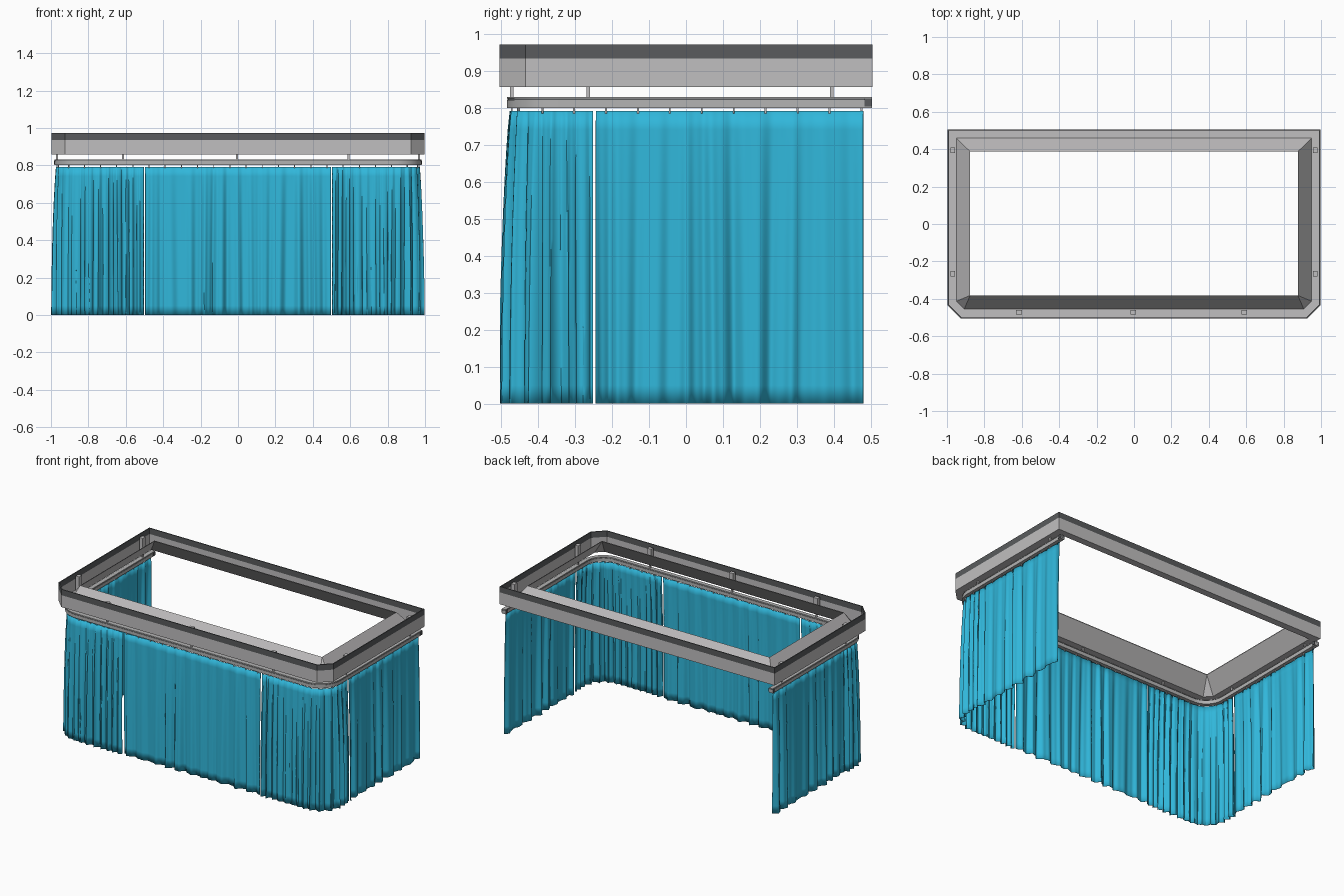
import bpy, bmesh, math
from mathutils import Vector

if "Cube" in bpy.data.objects:
    bpy.data.objects.remove(bpy.data.objects["Cube"])


def mat(name, c):
    m = bpy.data.materials.new(name)
    m.diffuse_color = (*c, 1)
    m.use_nodes = True
    m.node_tree.nodes["Principled BSDF"].inputs["Base Color"].default_value = m.diffuse_color
    return m


GREY = mat("light grey", (0.53, 0.52, 0.525))
DARK = mat("dark grey", (0.10, 0.105, 0.11))
RAIL = mat("rail grey", (0.45, 0.45, 0.45))
BLUE = mat("curtain blue", (0.03, 0.47, 0.70))


def finish(name, bm, mats, smooth=False):
    bmesh.ops.remove_doubles(bm, verts=bm.verts, dist=1e-5)
    bmesh.ops.recalc_face_normals(bm, faces=bm.faces)
    me = bpy.data.meshes.new(name)
    bm.to_mesh(me)
    bm.free()
    ob = bpy.data.objects.new(name, me)
    bpy.context.collection.objects.link(ob)
    for m in mats:
        me.materials.append(m)
    if smooth:
        bpy.context.view_layer.objects.active = ob
        ob.select_set(True)
        bpy.ops.object.shade_smooth_by_angle(angle=math.radians(50))
        ob.select_set(False)
    return ob


def bridge(bm, a, b, closed=True):
    n = len(a)
    for i in range(n if closed else n - 1):
        j = (i + 1) % n
        q = [a[i], a[j], b[j], b[i]]
        bm.faces.new(q)


def add_box(bm, c, size, angle=0.0):
    g = bmesh.ops.create_cube(bm, size=1)["verts"]
    ca, sa = math.cos(angle), math.sin(angle)
    for v in g:
        x, y, z = (v.co[k] * size[k] for k in range(3))
        v.co = (c[0] + x * ca - y * sa, c[1] + x * sa + y * ca, c[2] + z)


# U-shaped path: right back -> round front corners -> left back
A, YF, YB, R = 0.968, -0.472, 0.49, 0.13
L1 = YB - YF - R
LA = R * math.pi / 2
HALF = L1 + LA + A - R


def path(s):
    """Point, outward normal and tangent at arc length s."""
    if s > HALF:
        p, n, t = path(2 * HALF - s)
        return Vector((-p.x, p.y)), Vector((-n.x, n.y)), Vector((t.x, -t.y))
    if s < L1:
        return Vector((A, YB - s)), Vector((1, 0)), Vector((0, -1))
    if s < L1 + LA:
        a = (s - L1) / R
        n = Vector((math.cos(a), -math.sin(a)))
        return Vector((A - R, YF + R)) + n * R, n, Vector((n.y, -n.x))
    return Vector((A - R - (s - L1 - LA), YF)), Vector((0, -1)), Vector((-1, 0))


# ceiling frame: trough with chamfered front corners and raised inner lip
def ring(bm, hx, yb, yf, c, z):
    pts = [(-hx, yb), (hx, yb), (hx, yf + c), (hx - c, yf), (c - hx, yf), (-hx, yf + c)]
    return [bm.verts.new((x, y, z)) for x, y in pts]


bm = bmesh.new()
outer, inner = (0.996, 0.505, -0.505, 0.07), (0.99, 0.499, -0.499, 0.068)
foot, lip = (0.95, 0.46, -0.455, 0.042), (0.876, 0.387, -0.382, 0.0)
profile = [(outer, 0.857), (outer, 0.935), (outer, 0.973), (inner, 0.973), (inner, 0.935),
           (inner, 0.861), (foot, 0.861), (lip, 0.965), (lip, 0.961), (foot, 0.857)]
loops = [ring(bm, *p, z) for p, z in profile]
for i, lp in enumerate(loops):
    bridge(bm, lp, loops[(i + 1) % len(loops)])
bmesh.ops.remove_doubles(bm, verts=bm.verts, dist=1e-5)
# dark trim on the upper part of the outer wall
for f in bm.faces:
    c = f.calc_center_median()
    if c.z > 0.94 and max(abs(c.x) / 0.88, abs(c.y) / 0.44) > 1.05:
        f.material_index = 1
finish("ceiling_frame", bm, [GREY, DARK])


# curtain rail swept along the path
def sweep(name, section, material):
    bm = bmesh.new()
    stops = [-0.014, L1] + [L1 + LA * k / 12 for k in range(1, 13)]
    stops += [2 * HALF - s for s in reversed(stops)]
    rows = []
    for s in stops:
        p, n, _ = path(s)
        rows.append([bm.verts.new((*(p + n * o), z)) for o, z in section])
    for a, b in zip(rows, rows[1:]):
        bridge(bm, a, b)
    bm.faces.new(rows[0])
    bm.faces.new(rows[-1])
    finish(name, bm, [material], True)


def rect(w, z0, z1):
    return [(-w, z0), (w, z0), (w, z1), (-w, z1)]


sweep("curtain_rail", rect(0.013, 0.801, 0.822), RAIL)
sweep("rail_top_strip", rect(0.011, 0.822, 0.826), DARK)
sweep("rail_cap", rect(0.013, 0.826, 0.831), RAIL)

# hanger posts from frame to rail, with blocks inside the trough
bm = bmesh.new()
posts = [(x, -0.472, 0) for x in (-0.615, -0.005, 0.59)]
posts += [(sx * 0.968, y, 1) for sx in (-1, 1) for y in (-0.265, 0.395)]
for x, y, side in posts:
    add_box(bm, (x, y, 0.845), (0.01, 0.01, 0.04))
    add_box(bm, (x, y, 0.91), (0.024, 0.03, 0.1) if side else (0.03, 0.024, 0.1))
finish("hanger_posts", bm, [GREY])

# end stops at the back ends of the rail
bm = bmesh.new()
for sx in (-1, 1):
    add_box(bm, (sx * A, 0.494, 0.816), (0.034, 0.02, 0.022))
finish("rail_end_stops", bm, [DARK])

# hooks between rail and curtains
bm = bmesh.new()
count = 44
for k in range(count):
    s = 0.015 + (2 * HALF - 0.03) * k / (count - 1)
    p, n, t = path(s)
    add_box(bm, (p.x, p.y, 0.796), (0.005, 0.005, 0.02), math.atan2(n.y, n.x))
finish("curtain_hooks", bm, [GREY])


# pleated curtain between two path lengths
def curtain(name, s0, s1, wave, amp, flare, seed, overlap=0.0):
    bm = bmesh.new()
    cols, rows, top = int((s1 - s0) / 0.0045), 16, 0.792
    grid = []
    for i in range(cols + 1):
        s = s0 + (s1 - s0) * i / cols
        p, n, t = path(s)
        edge = min(1, (s - s0) / 0.03, (s1 - s) / 0.03)
        ph = 2 * math.pi * s / wave + 1.1 * math.sin(s * 9.3 + seed) + 0.6 * math.sin(s * 23 + 2 * seed)
        size = amp * (0.75 + 0.35 * math.sin(s * 14 + seed * 3))
        col = []
        for j in range(rows + 1):
            d = j / rows
            ph2 = ph + 0.5 * d * math.sin(s * 17 + seed)
            k = size * (0.22 + 0.78 * d ** 0.6)
            off = k * (math.sin(ph2) + 0.3 * math.sin(2.3 * ph2 + seed)) + flare * (1 - (1 - d) ** 2.5)
            slide = overlap * edge * d ** 0.6 * math.sin(2 * ph2)
            q = p + n * min(off, 0.031) + t * slide
            col.append(bm.verts.new((q.x, q.y, top * (1 - d))))
        grid.append(col)
    for a, b in zip(grid, grid[1:]):
        bridge(bm, a, b, False)
    ob = finish(name, bm, [BLUE], True)
    so = ob.modifiers.new("cloth", "SOLIDIFY")
    so.thickness = 0.002
    so.offset = 0


G1, G2, W = 0.738, L1 + LA + A - R - 0.5, 2 * HALF
curtain("side_curtain_right", 0.01, G1 - 0.004, 0.092, 0.015, 0.006, 1.0)
curtain("side_curtain_left", W - G1 + 0.004, W - 0.01, 0.092, 0.015, 0.006, 2.1)
curtain("corner_curtain_right", G1 + 0.004, G2 - 0.004, 0.045, 0.015, 0.014, 0.4, 0.005)
curtain("corner_curtain_left", W - G2 + 0.004, W - G1 - 0.004, 0.045, 0.015, 0.014, 3.3, 0.005)
curtain("front_curtain", G2 + 0.004, W - G2 - 0.004, 0.085, 0.014, 0.006, 1.7)
